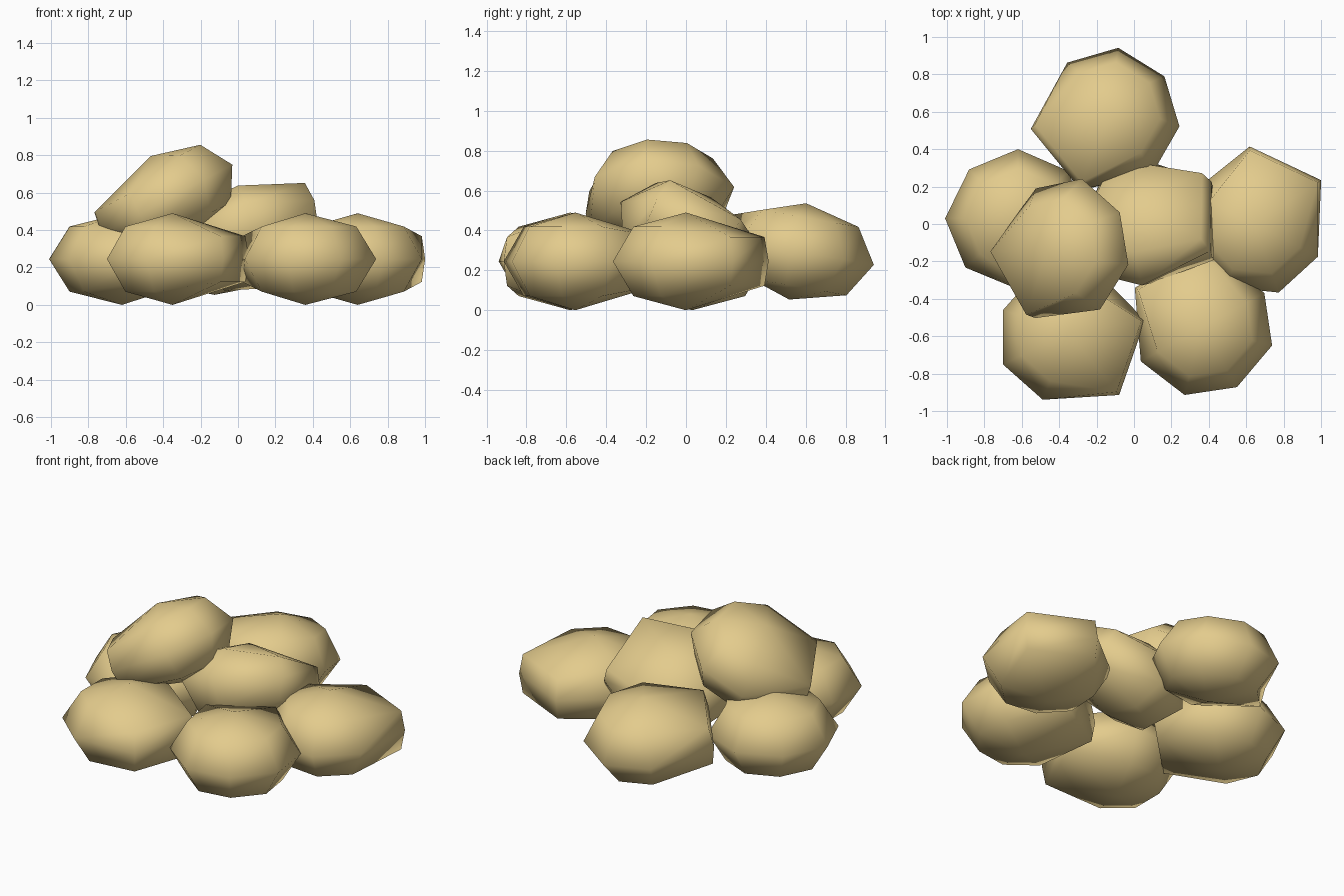
import bpy, bmesh, math
from mathutils import Matrix, Vector

if "Cube" in bpy.data.objects:
    bpy.data.objects.remove(bpy.data.objects["Cube"])

tan = bpy.data.materials.new("tan")
tan.diffuse_color = (0.77, 0.60, 0.265, 1)
tan.use_nodes = True
tan.node_tree.nodes["Principled BSDF"].inputs["Base Color"].default_value = tan.diffuse_color

# Plan of one lump: (angle, radius, blunt corner?)
PLAN = [(0, .415, True), (60, .37, False), (107, .37, False), (152, .37, False),
        (197, .39, False), (240, .385, False), (300, .43, True)]
H = 0.245


def lump_mesh():
    """Faceted, flattened lump: two poles and three rings."""
    bm = bmesh.new()
    rings = []
    for level in (-1, 0, 1):
        ring = []
        for a, r, blunt in PLAN:
            k, z = (1, 0) if level == 0 else ((.95, .122) if blunt else (.72, .174))
            t = math.radians(a)
            ring.append(bm.verts.new((r * k * math.cos(t), r * k * math.sin(t), z * level)))
        rings.append(ring)
    bottom, top = bm.verts.new((0, 0, -H)), bm.verts.new((0, 0, H))
    n = len(PLAN)
    for i in range(n):
        j = (i + 1) % n
        for lo, hi in zip(rings, rings[1:]):
            bm.faces.new((lo[i], lo[j], hi[j], hi[i]))
        bm.faces.new((bottom, rings[0][j], rings[0][i]))
        bm.faces.new((top, rings[2][i], rings[2][j]))
    bmesh.ops.recalc_face_normals(bm, faces=bm.faces)
    for f in bm.faces:
        f.smooth = True
    me = bpy.data.meshes.new("lump")
    bm.to_mesh(me)
    bm.free()
    me.materials.append(tan)
    return me


mesh = lump_mesh()

# name, centre, turn about z, tilt about x, tilt about y
LUMPS = [
    ("left_lump", (-.62, .03, H), -17, 0, 0),
    ("front_left_lump", (-.35, -.58, H), 9, 0, 0),
    ("front_right_lump", (.36, -.555, H), 149, 0, 0),
    ("right_lump", (.64, 0, H), 93, 0, 0),
    ("back_lump", (-.125, .56, .295), 247, -10, 0),
    ("middle_lump", (.06, .01, .36), 36, -28, -18),
    ("top_lump", (-.35, -.14, .58), 241, 0, -28),
]
for name, c, turn, tx, ty in LUMPS:
    ob = bpy.data.objects.new(name, mesh)
    bpy.context.collection.objects.link(ob)
    ob.matrix_world = (Matrix.Translation(Vector(c))
                       @ Matrix.Rotation(math.radians(ty), 4, 'Y')
                       @ Matrix.Rotation(math.radians(tx), 4, 'X')
                       @ Matrix.Rotation(math.radians(turn), 4, 'Z'))
